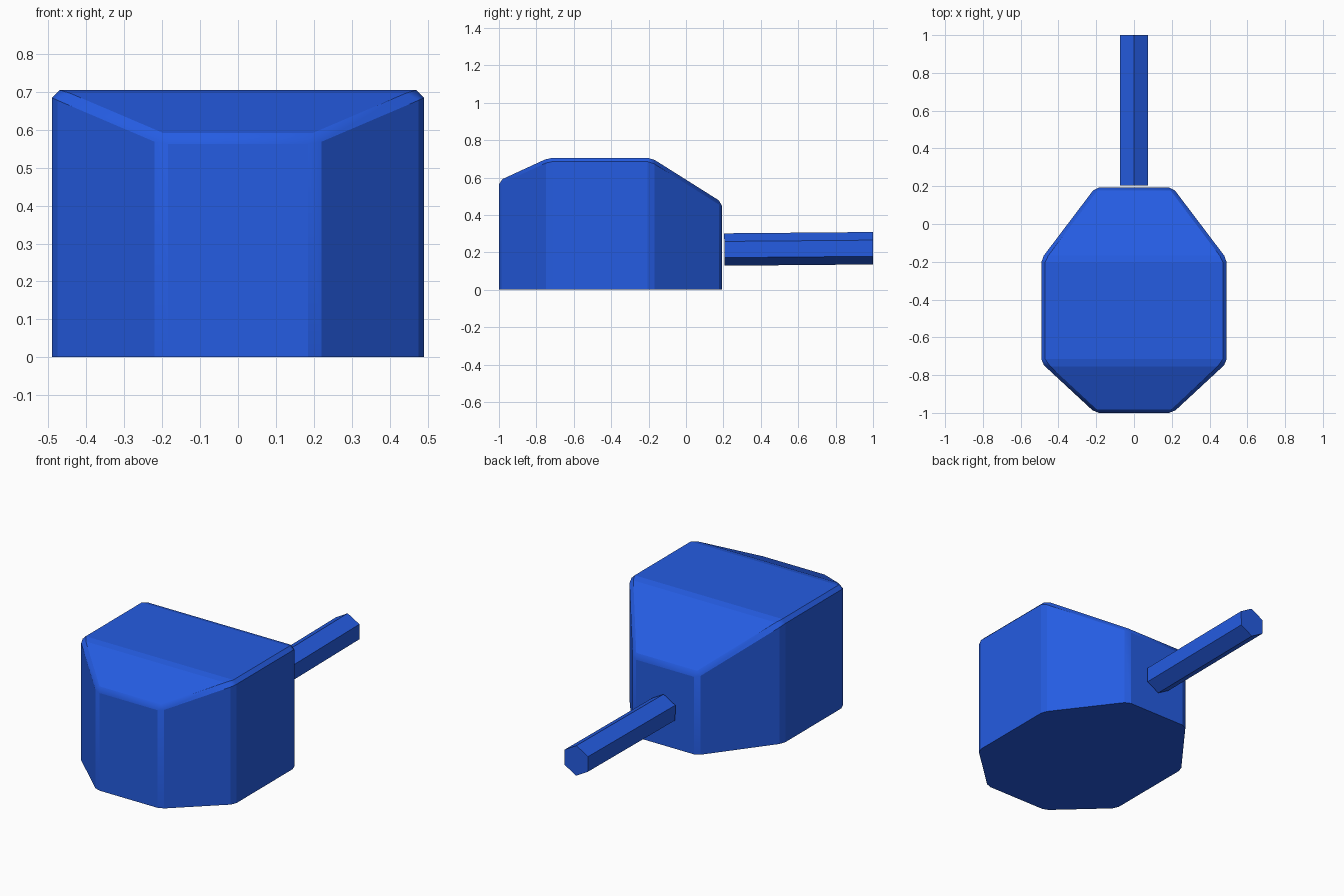
import bpy, bmesh, math
from mathutils import Matrix, Vector

if "Cube" in bpy.data.objects:
    bpy.data.objects.remove(bpy.data.objects["Cube"])

blue = bpy.data.materials.new("blue")
blue.diffuse_color = (0.018, 0.107, 0.76, 1)
blue.use_nodes = True
blue.node_tree.nodes["Principled BSDF"].inputs["Base Color"].default_value = blue.diffuse_color


def make_object(name, bm):
    bmesh.ops.recalc_face_normals(bm, faces=bm.faces)
    mesh = bpy.data.meshes.new(name)
    bm.to_mesh(mesh)
    bm.free()
    mesh.materials.append(blue)
    obj = bpy.data.objects.new(name, mesh)
    bpy.context.collection.objects.link(obj)
    return obj


# Body: octagonal block whose top slopes down to the front and the back
# Each row: half width, y, top height
rows = [(0.205, -1.0, 0.583), (0.491, -0.735, 0.705),
        (0.491, -0.185, 0.705), (0.205, 0.193, 0.467)]
bm = bmesh.new()
top, base = [], []
for w, y, z in rows:
    top.append([bm.verts.new((s * w, y, z)) for s in (-1, 1)])
    base.append([bm.verts.new((s * w, y, 0)) for s in (-1, 1)])
for i in range(3):
    bm.faces.new((top[i][0], top[i][1], top[i + 1][1], top[i + 1][0]))
    for s in (0, 1):
        bm.faces.new((base[i][s], base[i + 1][s], top[i + 1][s], top[i][s]))
for i in (0, 3):
    bm.faces.new((base[i][0], base[i][1], top[i][1], top[i][0]))
bm.faces.new([r[0] for r in base] + [r[1] for r in reversed(base)])

# Soften every edge except the flat underside rim
edge_weight = bm.edges.layers.float.new("bevel_weight_edge")
for e in bm.edges:
    e[edge_weight] = 1.0 if any(v.co.z > 0 for v in e.verts) else 0.0
body = make_object("body", bm)
bevel = body.modifiers.new("soft_edges", 'BEVEL')
bevel.limit_method = 'WEIGHT'
bevel.width = 0.02
bevel.segments = 1
bevel.harden_normals = True
for p in body.data.polygons:
    p.use_smooth = True
bpy.context.view_layer.objects.active = body
body.select_set(True)
bpy.ops.object.modifier_apply(modifier=bevel.name)
bpy.ops.object.shade_smooth_by_angle(angle=math.radians(30))
weighted = body.modifiers.new("flat_faces", 'WEIGHTED_NORMAL')
weighted.keep_sharp = True

# Handle: six-sided rod with a point upwards, tilted very slightly
start, end = Vector((0, 0.205, 0.215)), Vector((0, 1.0, 0.222))
axis = end - start
bm = bmesh.new()
bmesh.ops.create_cone(bm, cap_ends=True, segments=6, radius1=0.0866,
                      radius2=0.0866, depth=axis.length)
rot = Matrix.Rotation(-math.atan2(axis.y, axis.z), 4, 'X')
bmesh.ops.transform(bm, matrix=Matrix.Translation((start + end) / 2) @ rot,
                    verts=bm.verts)
make_object("handle", bm)
